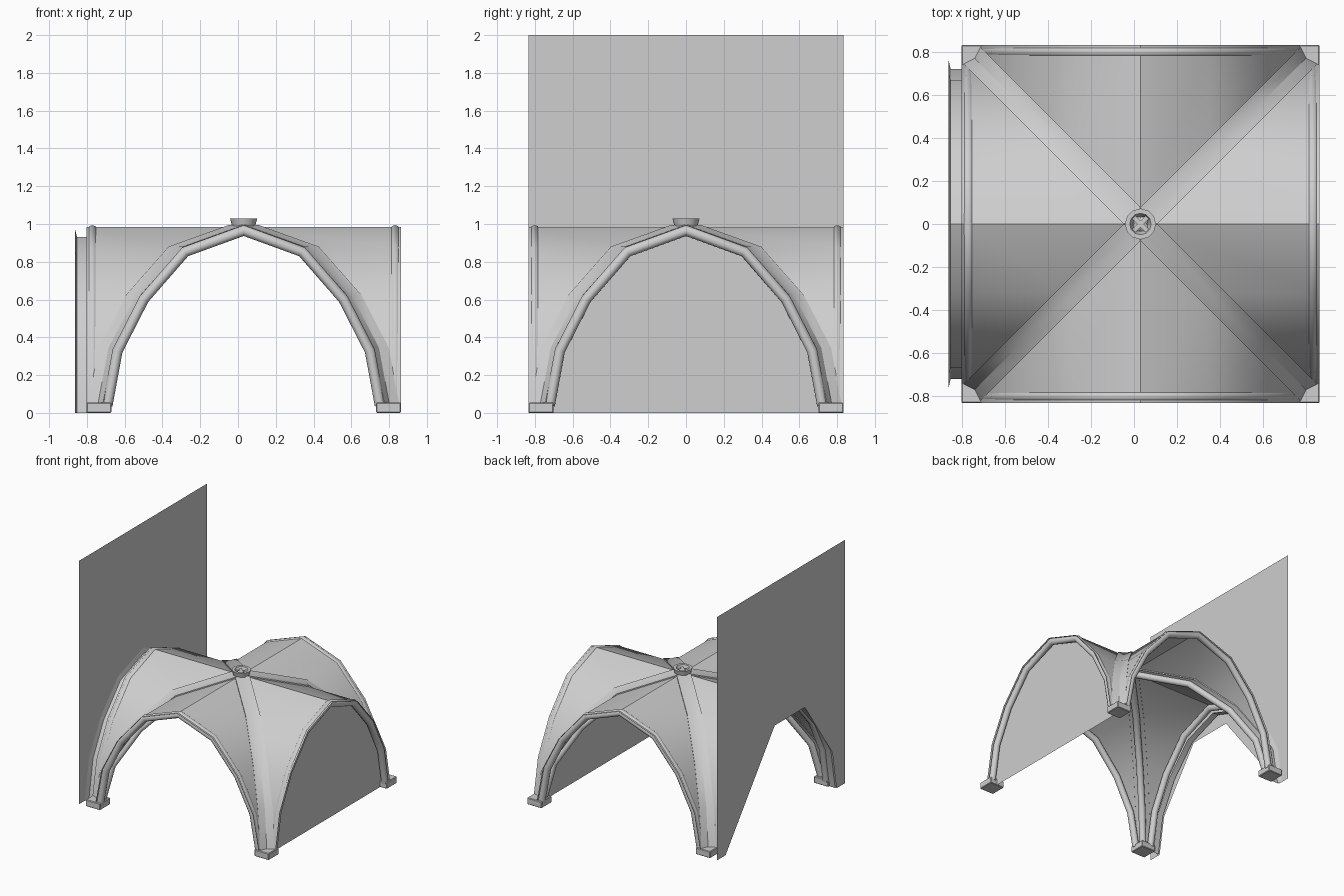
import bpy, bmesh, math
from mathutils import Vector, Matrix

if "Cube" in bpy.data.objects:
    bpy.data.objects.remove(bpy.data.objects["Cube"])

CX = 0.03        # vault centre
HALF = 0.833     # half width of the square bay
ARCH = [(0, 0.985), (0.32, 0.87), (0.545, 0.615), (0.69, 0.335), (0.745, 0.04)]

stone = bpy.data.materials.new("pale_grey_stone")
stone.use_nodes = True
stone.diffuse_color = (0.62, 0.62, 0.62, 1)
stone.node_tree.nodes["Principled BSDF"].inputs["Base Color"].default_value = (0.62, 0.62, 0.62, 1)


def make(name, bm, smooth=32, turn=0, centre=CX):
    """Turn a bmesh into a named, shaded object rotated about the vault axis."""
    bmesh.ops.remove_doubles(bm, verts=bm.verts, dist=0.0005)
    bm.transform(Matrix.Translation((centre, 0, 0)) @ Matrix.Rotation(turn, 4, "Z"))
    mesh = bpy.data.meshes.new(name)
    bm.to_mesh(mesh)
    bm.free()
    mesh.materials.append(stone)
    obj = bpy.data.objects.new(name, mesh)
    bpy.context.collection.objects.link(obj)
    if smooth:
        bpy.ops.object.select_all(action="DESELECT")
        obj.select_set(True)
        bpy.context.view_layer.objects.active = obj
        bpy.ops.object.shade_smooth_by_angle(angle=math.radians(smooth))
    return obj


def loft(bm, rows, closed=False):
    """Bridge successive rows of points with quads."""
    grid = [[bm.verts.new(p) for p in row] for row in rows]
    for a, b in zip(grid, grid[1:]):
        n = len(a)
        for i in range(n if closed else n - 1):
            j = (i + 1) % n
            quad = [a[i], a[j], b[j], b[i]]
            if (quad[0].co - quad[1].co).length < 1e-5:
                quad = quad[1:]
            bm.faces.new(quad)
    return grid


def tube(bm, path, radius, side, sides=10):
    """Round tube along a planar path; side is the normal of its plane."""
    rows = []
    for i, p in enumerate(path):
        before = (p - path[i - 1]).normalized() if i else None
        after = (path[i + 1] - p).normalized() if i < len(path) - 1 else None
        along = ((before or after) + (after or before)).normalized()
        out = along.cross(side).normalized()
        stretch = 1 / max(0.5, along.dot(after or before))
        rows.append([p + radius * (out * math.cos(t) * stretch + side * math.sin(t))
                     for t in (math.tau * k / sides for k in range(sides))])
    grid = loft(bm, rows, True)
    bm.faces.new(grid[0])
    bm.faces.new(reversed(grid[-1]))


def full_arch(sx=1.0, sz=1.0, base=None):
    """Both halves of the arch profile from one springing to the other."""
    pts = [(x * sx, z * sz) for x, z in ARCH]
    if base is not None:
        pts[-1] = (pts[-1][0], base)
    return [(-x, z) for x, z in reversed(pts)] + pts[1:]


for k, label in enumerate(("front", "left", "back", "right")):
    turn = k * math.pi / 2

    # Vault web: quarter of the cross vault
    bm = bmesh.new()
    loft(bm, [[Vector((x, -HALF, z)), Vector((x, -abs(x), z))] for x, z in full_arch()])
    make(label + "_vault_web", bm, 32, turn)

    # Round rib around the opening
    bm = bmesh.new()
    path = [Vector((x, -HALF + 0.032, z)) for x, z in full_arch(0.968, 0.98)]
    tube(bm, path, 0.027, Vector((0, 1, 0)))
    make(label + "_arch_rib", bm, 40, turn)

    # Valley strip covering the groin
    bm = bmesh.new()
    rows = []
    for x, z in ARCH:
        w, c, lift = 0.078, 0.026, 0.01
        rows.append([Vector((x + w, -x, z - 0.01)), Vector((x + w, -x, z + lift)),
                     Vector((x + c, -x - c, z + lift)),
                     Vector((x, -x - w, z + lift)), Vector((x, -x - w, z - 0.01))])
    loft(bm, rows)
    make(label + "_groin_strip", bm, 30, turn)

    # Diagonal rib under the groin
    bm = bmesh.new()
    path = [Vector((x, -x, z - 0.012)) for x, z in ARCH]
    tube(bm, path, 0.028, Vector((1, 1, 0)).normalized())
    make(label + "_diagonal_rib", bm, 40, turn)

    # Foot block
    bm = bmesh.new()
    bmesh.ops.create_cube(bm, size=1, matrix=Matrix.Translation((HALF - 0.066, 0.066 - HALF, 0.0275))
                          @ Matrix.Diagonal((0.132, 0.132, 0.055, 1)))
    bmesh.ops.bevel(bm, geom=bm.edges[:], offset=0.005, segments=1, affect="EDGES")
    make(label + "_foot", bm, 0, turn)

# Flared ring boss at the crown
bm = bmesh.new()
section = [(0.055, 0.965), (0.072, 1.03), (0.05, 1.03), (0.035, 0.985)]
loft(bm, [[Vector((r * math.cos(t), r * math.sin(t), z)) for r, z in section]
          for t in (math.tau * k / 12 for k in range(13))], True)
make("crown_boss", bm, 30)

# Crossed ridges inside the boss
for k in range(2):
    bm = bmesh.new()
    bmesh.ops.create_cube(bm, size=1, matrix=Matrix.Translation((0, 0, 0.995))
                          @ Matrix.Diagonal((0.12, 0.022, 0.04, 1)))
    make("boss_ridge", bm, 0, math.pi / 4 + k * math.pi / 2)

# Tall wall with an arched opening
WALL_X = -0.864
hole = full_arch(0.966, 0.945, 0)
bm = bmesh.new()
outline = [(-HALF, 0)] + hole + [(HALF, 0), (HALF, 2), (-HALF, 2)]
face = bm.faces.new([bm.verts.new((WALL_X, y, z)) for y, z in outline])
bmesh.ops.triangulate(bm, faces=[face])
make("tall_wall", bm, 0, 0, 0)

# Reveal joining the wall opening to the vault, flared at the wall
bm = bmesh.new()
flare = full_arch(1.02, 0.985, 0)
loft(bm, [[Vector((WALL_X + 0.002, fy, fz)), Vector((WALL_X + 0.012, y, z)), Vector((-0.80, y, z))]
          for (y, z), (fy, fz) in zip(hole, flare)])
make("wall_reveal", bm, 30, 0, 0)

# Flat panel closing the opposite arch
bm = bmesh.new()
bm.faces.new([bm.verts.new((0.80, y, z)) for y, z in full_arch(0.99, 0.99, 0)])
make("arch_panel", bm, 0, 0, 0)
